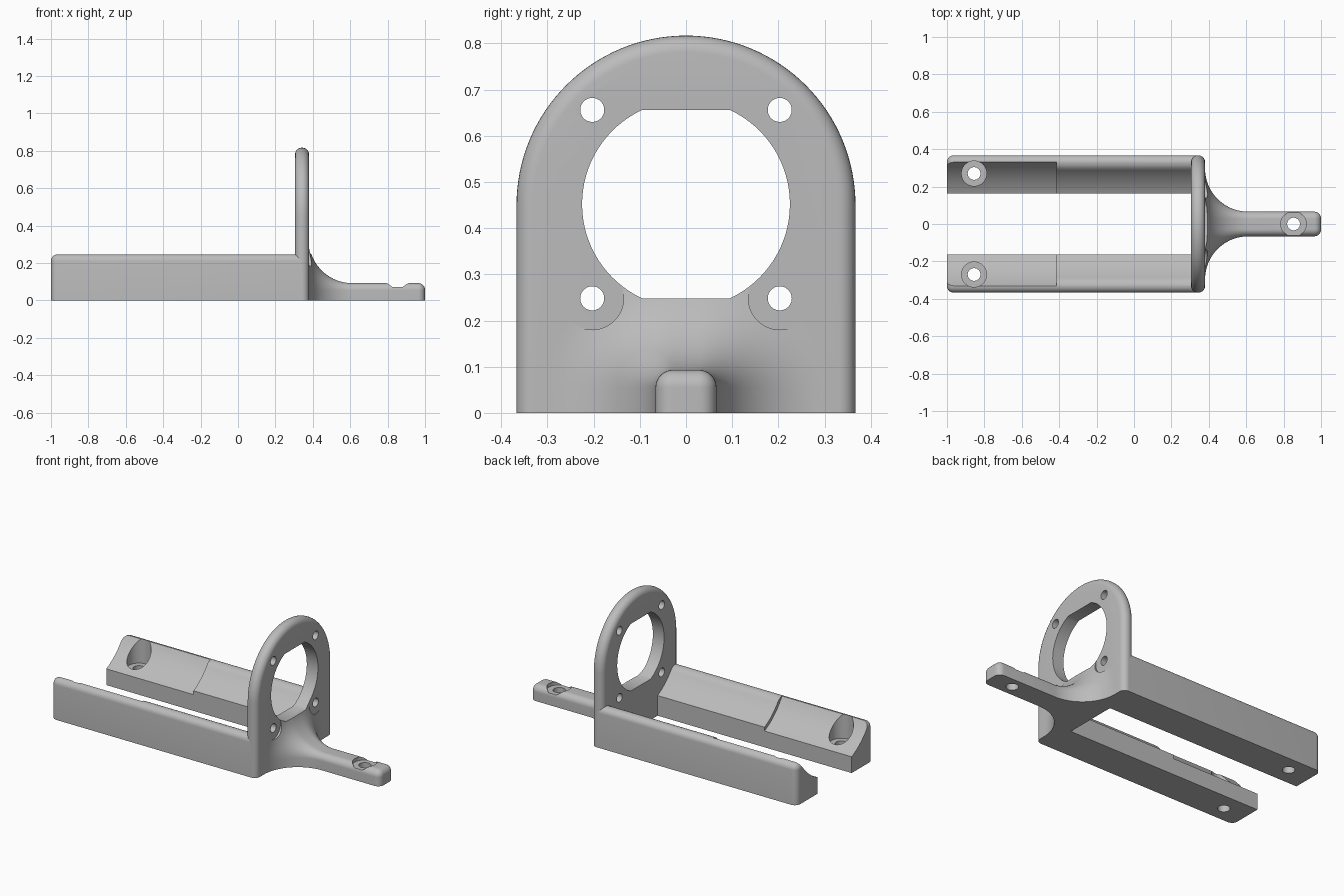
import bpy, bmesh
from math import sin, cos, pi, radians, sqrt, asin

cube = bpy.data.objects.get("Cube")
if cube:
    bpy.data.objects.remove(cube, do_unlink=True)

grey = bpy.data.materials.new("light grey")
grey.use_nodes = True
grey.diffuse_color = (0.5, 0.5, 0.5, 1)
grey.node_tree.nodes["Principled BSDF"].inputs["Base Color"].default_value = (0.5, 0.5, 0.5, 1)

HALF = 0.367            # half width of bracket
CZ = 0.452              # height of the bore centre
PLATE = (0.305, 0.38)   # plate back and front
ROUND = 0.036           # edge rounding


def finish(bm, name):
    bmesh.ops.recalc_face_normals(bm, faces=bm.faces)
    mesh = bpy.data.meshes.new(name)
    bm.to_mesh(mesh)
    bm.free()
    mesh.materials.append(grey)
    ob = bpy.data.objects.new(name, mesh)
    bpy.context.collection.objects.link(ob)
    return ob


def loft(sections):
    """Skin a list of equal-length point rings and cap both ends."""
    bm = bmesh.new()
    rings = [[bm.verts.new(p) for p in s] for s in sections]
    n = len(rings[0])
    for a, b in zip(rings, rings[1:]):
        for i in range(n):
            j = (i + 1) % n
            bm.faces.new((a[i], a[j], b[j], b[i]))
    bm.faces.new(rings[0])
    bm.faces.new(rings[-1])
    bmesh.ops.recalc_face_normals(bm, faces=bm.faces)
    return bm


def prism(profile, x0, x1):
    """Extrude a (y, z) profile along x."""
    return loft([[(x, y, z) for y, z in profile] for x in (x0, x1)])


def circle(y, z, r, n=48):
    return [(y + r * cos(2 * pi * i / n), z + r * sin(2 * pi * i / n)) for i in range(n)]


def upright(x, y, r, z0, z1):
    """Vertical cylinder for screw holes."""
    return loft([[(px, py, z) for px, py in circle(x, y, r)] for z in (z0, z1)])


def modify(ob, kind, **settings):
    mod = ob.modifiers.new(kind, kind)
    for key, value in settings.items():
        setattr(mod, key, value)
    bpy.context.view_layer.objects.active = ob
    bpy.ops.object.modifier_apply(modifier=mod.name)


def cut(ob, *cutters):
    for bm in cutters:
        tool = finish(bm, "cutter")
        tool.hide_render = True
        modify(ob, 'BOOLEAN', operation='DIFFERENCE', solver='EXACT', object=tool)
        bpy.data.objects.remove(tool, do_unlink=True)


def bore():
    """Round bore with flat top and bottom."""
    r, flat = 0.225, 0.204
    a = asin(flat / r)
    side = [-a + 2 * a * i / 32 for i in range(33)]
    pts = [(r * cos(t), CZ + r * sin(t)) for t in side + [t + pi for t in side]]
    return prism(pts, 0.2, 0.9)


# Arched plate with rounded rim, bore and four screw holes
arch = [(HALF * cos(pi * i / 64), 0.45 + HALF * sin(pi * i / 64)) for i in range(65)]
bm = prism([(HALF, 0)] + arch + [(-HALF, 0)], *PLATE)
rim = [e for e in bm.edges
       if abs(e.verts[0].co.x - e.verts[1].co.x) < 1e-5
       and max(v.co.z for v in e.verts) > 0.01]
bmesh.ops.bevel(bm, geom=rim, offset=ROUND, segments=7, profile=0.5, affect='EDGES')
plate = finish(bm, "mounting_plate")
screws = [(y, CZ + dz) for y in (-0.203, 0.203) for dz in (-0.204, 0.204)]
cut(plate, bore(), *[prism(circle(y, z, 0.026), 0.2, 0.5) for y, z in screws])

# Side rail: box with rounded outer edges, hollowed by a lengthwise groove
INNER, TOP = 0.163, 0.247
bm = prism([(INNER, 0), (HALF, 0), (HALF, TOP), (INNER, TOP)], -1, 0.345)


def outer_edge(e):
    m = (e.verts[0].co + e.verts[1].co) / 2
    on_end, on_side, on_top = m.x < -0.99, m.y > HALF - 0.01, m.z > TOP - 0.01
    return on_end + on_side + on_top == 2


bmesh.ops.bevel(bm, geom=[e for e in bm.edges if outer_edge(e)], offset=ROUND,
                segments=6, profile=0.5, affect='EDGES')
rail = finish(bm, "side_rails")


def groove(radius, y_end, lip, x0, x1):
    """Concave cutter, optionally easing into the rail top."""
    ys = [0.1 + (y_end - 0.1) * i / 32 for i in range(33)]
    arc = [(y, CZ - sqrt(radius ** 2 - y * y)) for y in ys]
    return prism([(0.1, 0.4)] + arc + lip + [(lip[-1][0], 0.4)], x0, x1)


SEAT = -0.855
cut(rail,
    groove(0.368, 0.29, [(0.301, 0.237), (0.314, 0.244), (0.333, 0.248)], -0.415, 0.4),
    groove(0.389, 0.333, [(0.334, 0.26)], -1.1, -0.414),
    upright(SEAT, 0.27, 0.067, 0.1, 0.5),
    upright(SEAT, 0.27, 0.034, -0.1, 0.5))
modify(rail, 'MIRROR', use_axis=(False, True, False), use_mirror_merge=False)

# Front tongue: rounded bar flaring into the plate, rounded at the tip
FLARE, TIP = 0.23, 0.036


def tongue_ring(x, grow):
    half, top, r = 0.066 + grow, 0.093 + grow, 0.038 + grow
    quarter = [pi / 2 * i / 12 for i in range(13)]
    right = [(half - r + r * cos(t), top - r + r * sin(t)) for t in quarter]
    left = [(-y, z) for y, z in reversed(right)]
    return [(x, y, z) for y, z in [(half, 0)] + right + left + [(-half, 0)]]


rings = [tongue_ring(0.35, FLARE)]
for i in range(25):
    a = pi / 2 * i / 24
    rings.append(tongue_ring(PLATE[1] + FLARE * (1 - cos(a)), FLARE * (1 - sin(a))))
for i in range(8):
    a = pi / 2 * i / 7
    rings.append(tongue_ring(1 - TIP + TIP * sin(a), TIP * (cos(a) - 1)))
tongue = finish(loft(rings), "front_tongue")
cut(tongue, bore(),
    *[prism(circle(y, z, 0.068), PLATE[1], 0.8) for y, z in screws if z < CZ],
    *[prism(circle(y, z, 0.026), 0.2, 0.5) for y, z in screws if z < CZ],
    upright(0.853, 0, 0.068, 0.071, 0.3),
    upright(0.853, 0, 0.034, -0.1, 0.3))

# Smooth shading with sharp creases
for ob in bpy.context.view_layer.objects:
    ob.select_set(ob in (plate, rail, tongue))
bpy.context.view_layer.objects.active = plate
bpy.ops.object.shade_smooth_by_angle(angle=radians(30))
